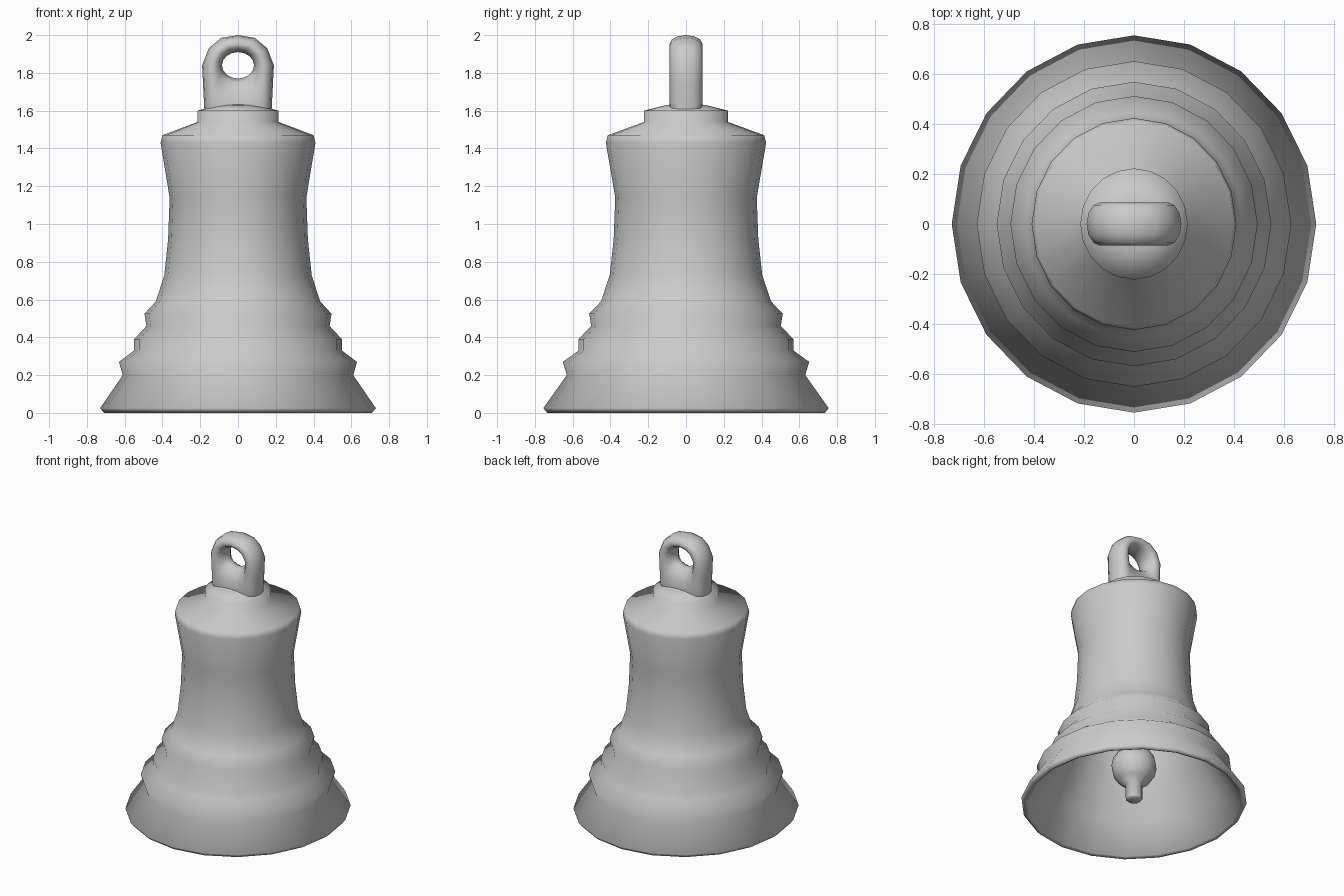
import bpy
import bmesh
from math import cos, sin, pi

if "Cube" in bpy.data.objects:
    bpy.data.objects.remove(bpy.data.objects["Cube"], do_unlink=True)

grey = bpy.data.materials.new("plain grey metal")
grey.use_nodes = True
COLOUR = (0.6, 0.6, 0.6, 1)
grey.diffuse_color = COLOUR
grey.node_tree.nodes["Principled BSDF"].inputs["Base Color"].default_value = COLOUR


def finish(name, bm):
    bmesh.ops.remove_doubles(bm, verts=bm.verts, dist=0.0001)
    bmesh.ops.recalc_face_normals(bm, faces=bm.faces)
    for face in bm.faces:
        face.smooth = True
    mesh = bpy.data.meshes.new(name)
    bm.to_mesh(mesh)
    bm.free()
    mesh.materials.append(grey)
    obj = bpy.data.objects.new(name, mesh)
    bpy.context.collection.objects.link(obj)
    return obj


def loft(name, rings, close_rings=False):
    """Join equal closed loops of points with quads."""
    bm = bmesh.new()
    loops = [[bm.verts.new(p) for p in ring] for ring in rings]
    pairs = list(zip(loops, loops[1:]))
    if close_rings:
        pairs.append((loops[-1], loops[0]))
    for a, b in pairs:
        for i in range(len(a)):
            j = (i + 1) % len(a)
            bm.faces.new((a[i], a[j], b[j], b[i]))
    return finish(name, bm)


def lathe(name, profile, sides, stretch=1.0):
    """Turn a radius and height profile about z; stretch widens it along y."""
    angles = [2 * pi * i / sides for i in range(sides)]
    return loft(name, [[(r * cos(a), r * stretch * sin(a), z) for a in angles]
                       for r, z in profile])


# Bell body: outer wall from crown to lip, then the smooth inner wall
outer = [(0, 1.64), (0.10, 1.63), (0.215, 1.60), (0.215, 1.54), (0.40, 1.47),
         (0.41, 1.43), (0.362, 1.14), (0.37, 0.92), (0.39, 0.73),
         (0.435, 0.59), (0.495, 0.525), (0.485, 0.46), (0.55, 0.39),
         (0.55, 0.33), (0.63, 0.27), (0.61, 0.20), (0.73, 0.025), (0.71, 0)]
inner = [(0.69, 0.01), (0.57, 0.2), (0.47, 0.4), (0.38, 0.6), (0.34, 0.8),
         (0.33, 1.14), (0.36, 1.38), (0.18, 1.46), (0, 1.47)]
lathe("bell_body", outer + inner, 20, 1.035)

# Hanging loop: rounded sections swept round an oval hole
half = [(0, 2.0), (0.09, 1.985), (0.155, 1.93), (0.19, 1.84), (0.185, 1.74),
        (0.178, 1.6), (0.17, 1.5), (0.08, 1.46), (0, 1.46)]
outline = half + [(-x, z) for x, z in half[-2:0:-1]]
SECTION = 12
rings = []
for k, (ox, oz) in enumerate(outline):
    a = 2 * pi * k / len(outline)
    ix, iz = 0.085 * sin(a), 1.84 + 0.07 * cos(a)
    ring = []
    for s in range(SECTION):
        t = 2 * pi * s / SECTION
        f = 0.5 + 0.5 * cos(t)
        ring.append((ix + (ox - ix) * f, 0.087 * sin(t), iz + (oz - iz) * f))
    rings.append(ring)
loft("hanging_loop", rings, close_rings=True)

# Clapper: rod, ball and tip in one turned piece
ball = [(0.15 * sin(a), 0.28 + 0.15 * cos(a))
        for a in (pi * i / 8 for i in range(1, 7))]
lathe("clapper", [(0, 1.48), (0.04, 1.48), (0.04, 0.44)] + ball
      + [(0.055, 0.14), (0.055, 0.04), (0.045, 0.03), (0, 0.03)], 12)
